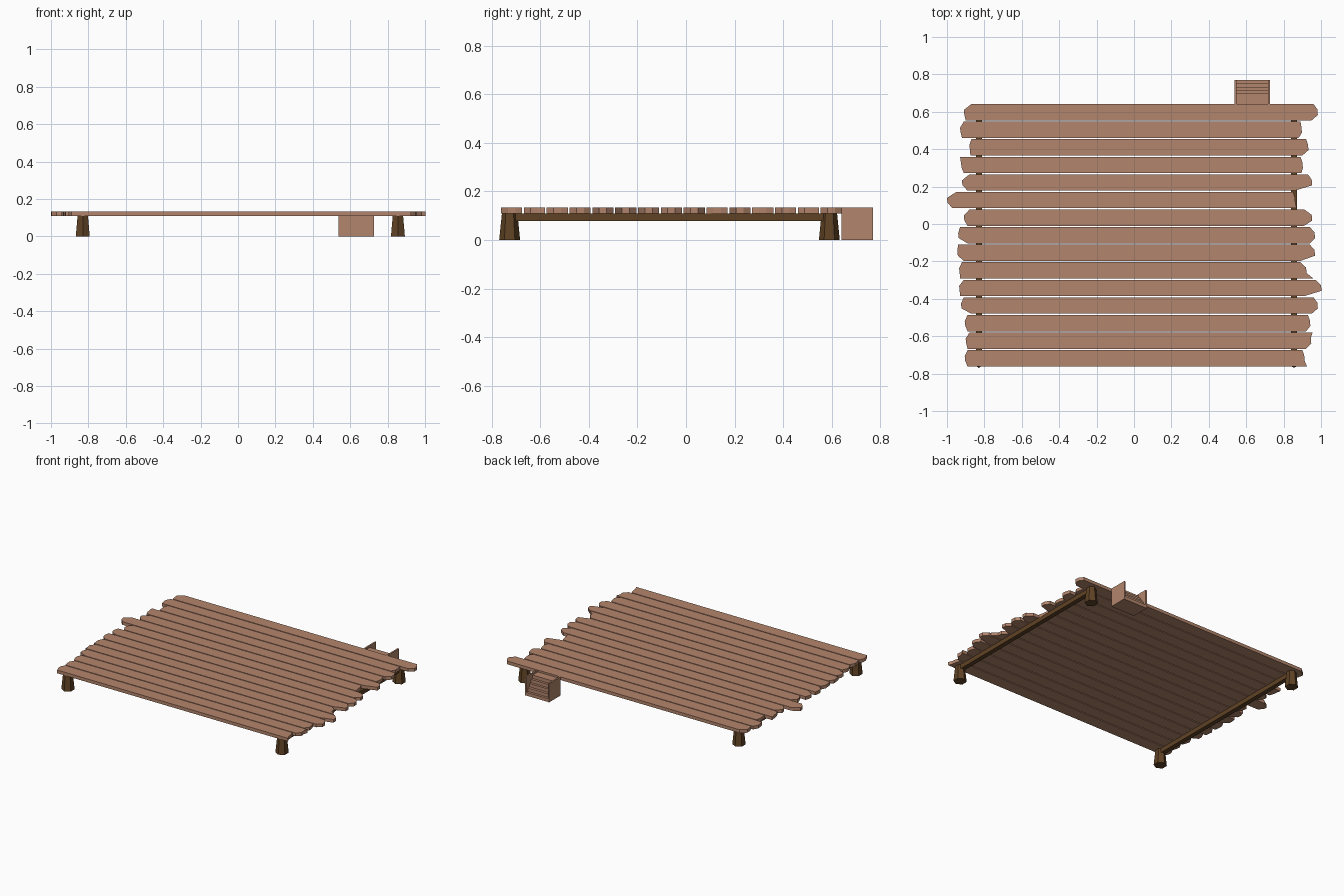
import bpy, bmesh, math
from mathutils import Matrix

if "Cube" in bpy.data.objects:
    bpy.data.objects.remove(bpy.data.objects["Cube"])

def material(name, rgb):
    m = bpy.data.materials.new(name)
    m.diffuse_color = (*rgb, 1)
    m.use_nodes = True
    m.node_tree.nodes["Principled BSDF"].inputs["Base Color"].default_value = m.diffuse_color
    return m

light = material("light_wood", (0.45, 0.235, 0.15))
dark = material("dark_wood", (0.115, 0.055, 0.018))

def finish(name, bm, mat):
    bmesh.ops.recalc_face_normals(bm, faces=bm.faces)
    me = bpy.data.meshes.new(name)
    bm.to_mesh(me)
    bm.free()
    me.materials.append(mat)
    ob = bpy.data.objects.new(name, me)
    bpy.context.collection.objects.link(ob)
    return ob

def extrude(name, pts, vec, mat):
    # flat outline pushed along a vector
    bm = bmesh.new()
    f = bm.faces.new([bm.verts.new(p) for p in pts])
    r = bmesh.ops.extrude_face_region(bm, geom=[f], use_keep_orig=True)
    vs = [g for g in r["geom"] if isinstance(g, bmesh.types.BMVert)]
    bmesh.ops.translate(bm, verts=vs, vec=vec)
    return finish(name, bm, mat)

def box(name, x0, x1, y0, y1, z0, z1, mat):
    pts = [(x0, y0, z0), (x1, y0, z0), (x1, y1, z0), (x0, y1, z0)]
    return extrude(name, pts, (0, 0, z1 - z0), mat)

# Deck planks, back to front: left end (back, mid, front), right end (back, mid, front)
ends = [
    (-.87, -.91, -.90, .96, .98, .95), (-.91, -.93, -.92, .89, .895, .88),
    (-.87, -.88, -.875, .92, .93, .90), (-.93, -.925, -.91, .89, .90, .895),
    (-.88, -.92, -.89, .93, .95, .86), (-.95, -1.0, -.97, .85, .86, .87),
    (-.88, -.91, -.89, .91, .95, .91), (-.93, -.94, -.89, .94, .965, .94),
    (-.94, -.945, -.91, .94, .965, .89), (-.92, -.935, -.93, .89, .92, .96),
    (-.91, -.935, -.93, .97, 1.0, .91), (-.91, -.925, -.87, .96, .98, .95),
    (-.89, -.905, -.89, .93, .94, .92), (-.88, -.90, -.89, .955, .945, .92),
    (-.89, -.905, -.89, .90, .91, .925)]
for i, (lb, lm, lf, rb, rm, rf) in enumerate(ends):
    y, h = 0.598 - i * 0.094, 0.0435
    z = 0.11
    pts = [(lf, y - h, z), (rf, y - h, z), (rm + .003, y - h * .35, z), (rm, y + h * .35, z),
           (rb, y + h, z), (lb, y + h, z), (lm, y + h * .25, z), (lm + .003, y - h * .35, z)]
    extrude(f"deck_plank_{i + 1}", pts, (0, 0, 0.023), light)

# Support beams and tapered legs
for side, x in (("left", -0.83), ("right", 0.855)):
    box(f"{side}_beam", x - .016, x + .016, -0.71, 0.6, 0.078, 0.1095, dark)
    for end, y in (("front", -0.726), ("back", 0.59)):
        bm = bmesh.new()
        bmesh.ops.create_cone(bm, cap_ends=True, segments=6, radius1=0.043, radius2=0.032,
                              depth=0.109, matrix=Matrix.Translation((x, y, 0.0545)))
        finish(f"{end}_{side}_leg", bm, dark)

# Steps going down behind the deck, between two side panels
box("step_left_panel", .538, .549, .64, .77, 0, .133, light)
box("step_right_panel", .717, .728, .64, .77, 0, .133, light)
edges = [.70, .717, .733, .752, .769]
prof = [(.641, 0), (.769, 0)]
for k, y in enumerate(reversed(edges)):
    z = 0.024 * (k + 1)
    prof.append((y, z))
    nxt = edges[-k - 2] if k < 4 else .641
    prof.append((nxt, z))
extrude("steps", [(.549, y, z) for y, z in prof], (.168, 0, 0), light)
